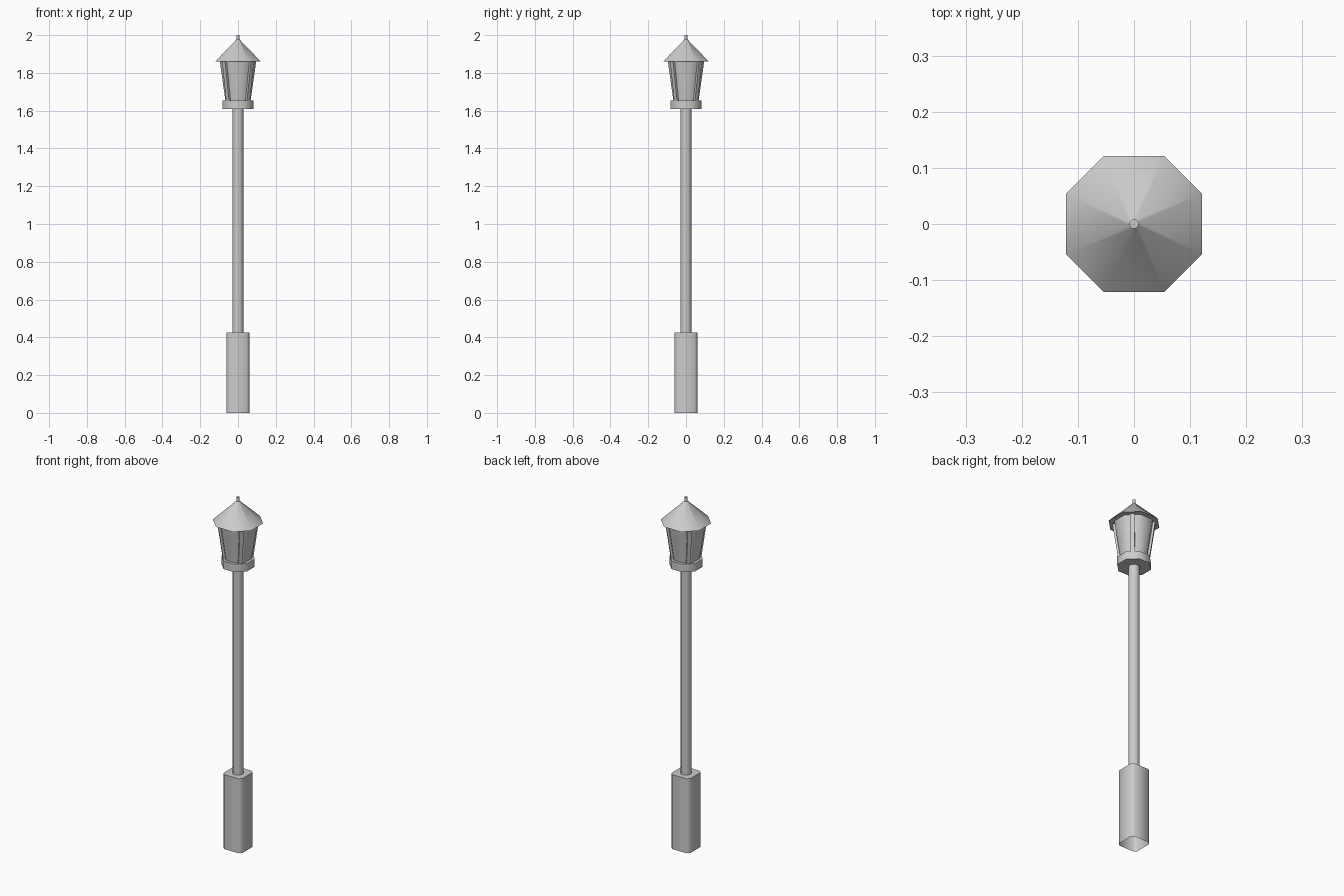
import bpy, bmesh, math
from mathutils import Vector

if "Cube" in bpy.data.objects:
    bpy.data.objects.remove(bpy.data.objects["Cube"])

def octagon(a, b):
    """Square of half width a with corners cut back to b."""
    return [(a, -b), (a, b), (b, a), (-b, a), (-a, b), (-a, -b), (-b, -a), (b, -a)]

def loft(name, rings, bottom=True, top=True, angle=46):
    """Skin a stack of eight-sided rings given as (half width, corner, z)."""
    bm = bmesh.new()
    loops = [[bm.verts.new((x, y, z)) for x, y in octagon(a, b)] for a, b, z in rings]
    for lo, hi in zip(loops, loops[1:]):
        for i in range(8):
            j = (i + 1) % 8
            bm.faces.new((lo[i], lo[j], hi[j], hi[i]))
    if bottom:
        bm.faces.new(loops[0][::-1])
    if top:
        bm.faces.new(loops[-1])
    return finish(name, bm, angle)

def finish(name, bm, angle):
    bmesh.ops.recalc_face_normals(bm, faces=bm.faces)
    mesh = bpy.data.meshes.new(name)
    bm.to_mesh(mesh)
    bm.free()
    ob = bpy.data.objects.new(name, mesh)
    bpy.context.collection.objects.link(ob)
    bpy.ops.object.select_all(action='DESELECT')
    ob.select_set(True)
    bpy.context.view_layer.objects.active = ob
    bpy.ops.object.shade_smooth_by_angle(angle=math.radians(angle))
    return ob

def reg(a):
    return a * math.tan(math.pi / 8)

# Pedestal: square with cut corners, open underneath
loft("pedestal", [(0.06, 0.046, 0), (0.06, 0.046, 0.425)], bottom=False)

# Pole
loft("pole", [(0.028, reg(0.028), 0.425), (0.028, reg(0.028), 1.61)], False, False)

# Lantern collar
loft("lantern_collar", [(0.082, reg(0.082), 1.61), (0.082, reg(0.082), 1.655)])

# Tapered lantern glass
loft("lantern_glass", [(0.067, reg(0.067), 1.655), (0.096, reg(0.096), 1.86)], False, False)

# Four sloping bars on the diagonals
def bar(name, ang):
    bm = bmesh.new()
    out = Vector((math.cos(ang), math.sin(ang), 0))
    side = Vector((-out.y, out.x, 0)) * 0.011
    ends = []
    for r, z in ((0.079, 1.655), (0.108, 1.86)):
        up = Vector((0, 0, z))
        ends.append([bm.verts.new(out * (r - d) + side * s + up)
                     for d, s in ((0, -1), (0, 1), (0.014, 1), (0.014, -1))])
    for i in range(4):
        j = (i + 1) % 4
        bm.faces.new((ends[0][i], ends[0][j], ends[1][j], ends[1][i]))
    finish(name, bm, 30)

for k in range(4):
    bar(f"lantern_bar_{k + 1}", math.radians(45 + 90 * k))

# Roof and finial
loft("roof", [(0.121, 0.054, 1.86), (0.008, reg(0.008), 1.977)], top=False)
loft("finial", [(0.008, reg(0.008), 1.975), (0.008, reg(0.008), 2.0)], bottom=False)
